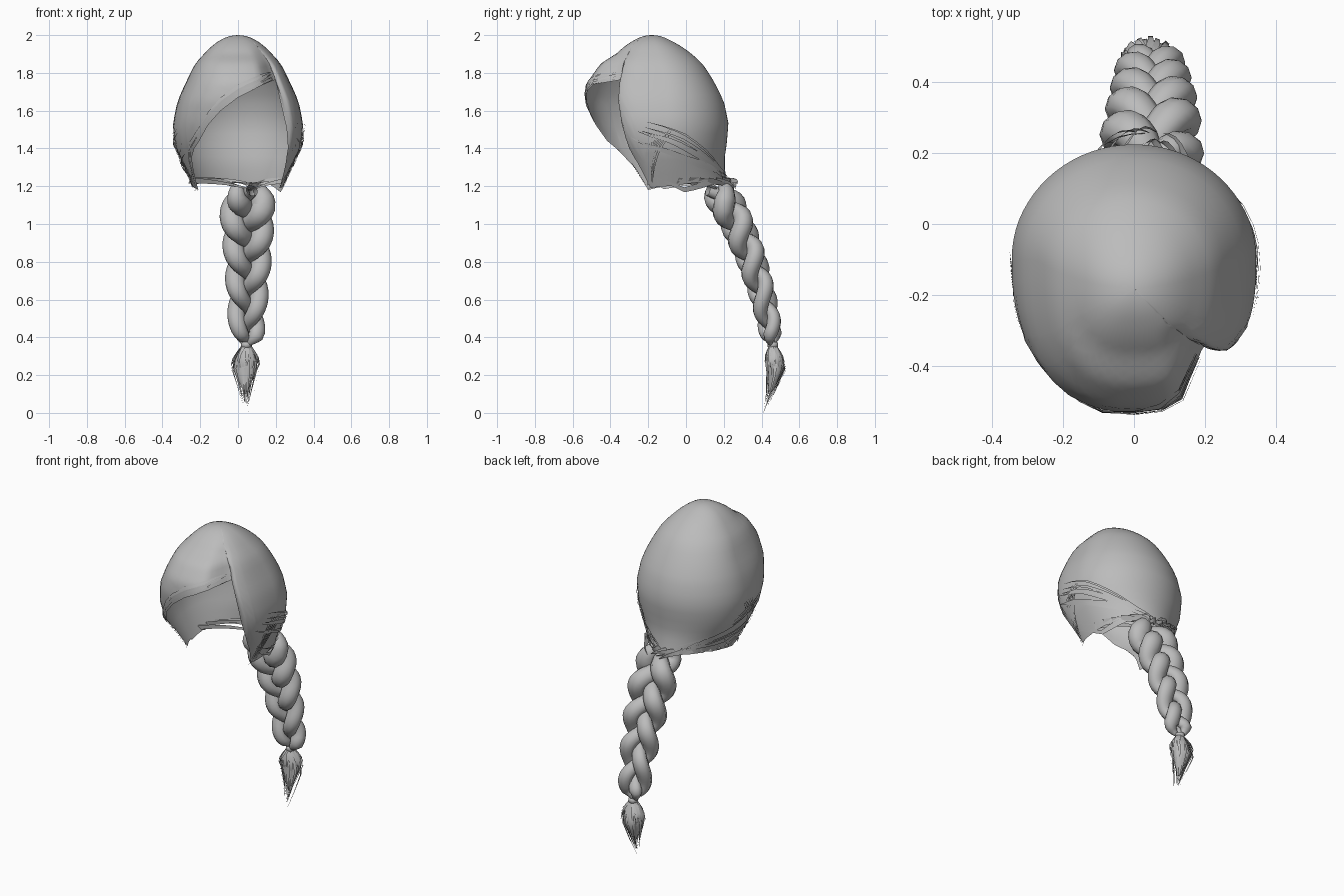
import bpy, bmesh, math, random
from mathutils import Vector

random.seed(4)
if "Cube" in bpy.data.objects:
    bpy.data.objects.remove(bpy.data.objects["Cube"], do_unlink=True)

hair = bpy.data.materials.new("hair_grey")
hair.use_nodes = True
grey = (0.5, 0.5, 0.5, 1)
hair.diffuse_color = grey
hair.node_tree.nodes["Principled BSDF"].inputs["Base Color"].default_value = grey


def table(rows, key):
    """Linear lookup in rows sorted by their first column."""
    if key <= rows[0][0]:
        return rows[0][1:]
    for a, b in zip(rows, rows[1:]):
        if key <= b[0]:
            f = (key - a[0]) / (b[0] - a[0])
            return [p + (q - p) * f for p, q in zip(a[1:], b[1:])]
    return rows[-1][1:]


def build(name, grids, closed=False, angle=60):
    """One object from grids of points; closed joins each row into a ring."""
    bm = bmesh.new()
    for grid in grids:
        rows = [[bm.verts.new(p) for p in row] for row in grid]
        n = len(rows[0])
        for a, b in zip(rows, rows[1:]):
            for i in range(n if closed else n - 1):
                j = (i + 1) % n
                bm.faces.new((a[i], a[j], b[j], b[i]))
    bmesh.ops.remove_doubles(bm, verts=bm.verts, dist=0.0002)
    bmesh.ops.recalc_face_normals(bm, faces=bm.faces)
    mesh = bpy.data.meshes.new(name)
    bm.to_mesh(mesh)
    bm.free()
    mesh.materials.append(hair)
    obj = bpy.data.objects.new(name, mesh)
    bpy.context.collection.objects.link(obj)
    bpy.ops.object.select_all(action="DESELECT")
    obj.select_set(True)
    bpy.context.view_layer.objects.active = obj
    bpy.ops.object.shade_smooth_by_angle(angle=math.radians(angle))
    return obj


# Cap cross-sections: height, half width, front y, back y
heights = [(2, 0, -.18, -.18), (1.97, .10, -.28, -.08), (1.9, .18, -.37, .03),
           (1.85, .225, -.45, .085), (1.75, .275, -.52, .15), (1.65, .32, -.53, .2),
           (1.53, .345, -.5, .225), (1.42, .335, -.45, .215), (1.32, .295, -.37, .2),
           (1.18, .23, -.29, .225)]
sections = [(math.sqrt(2 - h[0]),) + h[1:] for h in heights]
# Front depth around the parting, by angle from the front
parting = [(22, 1), (42, .74), (44, .78), (52, .88), (75, 1)]
# Lower edge: angle from the front, height
rim = [(-180, 1.22), (-120, 1.22), (-90, 1.2), (-63, 1.18), (-49, 1.35), (-32, 1.45),
       (-17, 1.58), (0, 1.68), (16, 1.73), (43, 1.765), (43.2, 1.52), (53, 1.35),
       (67, 1.19), (90, 1.2), (120, 1.22), (180, 1.22)]


def cap_point(deg, z, lift=0.0):
    rx, front, back = table(sections, math.sqrt(max(0, 2 - z)))
    yc = -.1 - .08 * min(1, max(0, (z - 1.75) / .25))
    s, c = math.sin(math.radians(deg)), math.cos(math.radians(deg))
    power = .8 if c > 0 else 1
    x = math.copysign(abs(s) ** power, s) * (rx + lift)
    if c > 0:
        blend = min(1, max(0, (1.95 - z) / .12))
        k = 1 + (table(parting, deg)[0] - 1) * blend
        y = yc + ((front - yc) * k - lift) * c ** power
    else:
        y = yc - (back - yc + lift) * c
    return Vector((x, y, z))


# Hair cap, open at the face
angles = sorted(set(range(-180, 180, 5)) | {43, 43.2, -63, -49, 53, 67})
rows = 22
cap = []
for i in range(rows + 1):
    t = i / rows
    cap.append([cap_point(a, 2 - (2 - table(rim, a)[0]) * t * t) for a in angles])
build("hair_cap", [cap], closed=True)


def lock(path, width, lift, steps=9):
    """Thin lock lying on the cap, tapered at both ends."""
    keyed = [(i / (len(path) - 1),) + p for i, p in enumerate(path)]
    grid = []
    for i in range(steps + 1):
        t = i / steps
        a, z = table(keyed, t)
        w = width * (.08 + math.sin(math.pi * t))
        grid.append([cap_point(a, z - w, lift), cap_point(a, z + w, lift)])
    return grid


# Swept fringe locks along the face edge
fringe = []
for i in range(9):
    up = random.uniform(0, .05)
    path = [(a, table(rim, a)[0] + up + random.uniform(-.01, .01))
            for a in (38, 16, 0, -17, -32, -49, -62)]
    fringe.append(lock(path, random.uniform(.006, .018), .003 + .001 * i))
build("fringe_locks", fringe)

# Side locks combed toward the nape
sides = []
for side in (-1, 1):
    for i in range(10):
        z = random.uniform(1.25, 1.55)
        a = random.uniform(55, 80)
        path = [(side * a, z), (side * (a + 28), z - .07),
                (side * (a + 60), 1.2 + (z - 1.2) * .45),
                (side * random.uniform(150, 175), 1.2 + (z - 1.2) * .15)]
        sides.append(lock(path, random.uniform(.006, .015), random.uniform(.004, .013)))
    for i in range(6):
        a = 62 + 2 * i
        path = [(side * (a + 22), 1.5), (side * (a + 10), 1.34),
                (side * a, 1.17 + random.uniform(0, .03))]
        sides.append(lock(path, .012, .004 + .001 * i))
build("side_locks", sides)

# Nape locks gathered into the braid
nape = []
for i in range(16):
    start = cap_point(100 + 160 * i / 15, 1.23, .006)
    end = Vector((.05 + random.uniform(-.05, .05), random.uniform(.18, .27),
                  random.uniform(1.17, 1.22)))
    grid = []
    for j in range(6):
        t = j / 5
        p = start.lerp(end, t) + Vector((0, .03, .01)) * math.sin(math.pi * t)
        w = Vector((.008, .006, .014)) * (1.1 - t)
        grid.append([p - w, p + w])
    nape.append(grid)
build("nape_locks", nape)

# Braid of three woven strands
braid_path = [(0, .05, .15, 1.19), (.1, .05, .22, 1.1), (.25, .05, .28, .98),
              (.45, .052, .345, .82), (.7, .05, .41, .61), (.88, .047, .445, .45),
              (1, .045, .46, .355)]


def strand_point(s, offset):
    base = Vector(table(braid_path, s))
    close = min(1, .15 + (1 - s) / .09)
    phase = 2 * math.pi * 1.62 * s ** .93 + offset
    swing = (.09 - .04 * s) * close * min(1, .6 + s * 4)
    depth = (.048 - .02 * s) * close
    across = Vector((1, 0, 0)) * math.sin(phase) * swing
    return base + across + Vector((0, .94, .34)) * math.sin(2 * phase) * depth, phase, close


def strand(offset, steps=56, sides=10):
    grid = []
    for i in range(steps + 1):
        s = i / steps
        p, phase, close = strand_point(s, offset)
        tangent = (strand_point(min(1, s + .01), offset)[0]
                   - strand_point(max(0, s - .01), offset)[0]).normalized()
        u = tangent.cross(Vector((0, .94, .34))).normalized()
        v = tangent.cross(u)
        r = (.064 - .026 * s) * close * min(1, .55 + s * 6)
        r *= .84 + .24 * abs(math.sin(phase))
        turn = [2 * math.pi * k / sides for k in range(sides)]
        grid.append([p + u * r * math.cos(q) + v * r * .85 * math.sin(q) for q in turn])
    return grid


for label, third in (("left", 0), ("middle", 1), ("right", 2)):
    build("braid_strand_" + label, [strand(2 * math.pi * third / 3 + .6)], closed=True)


def lathe(profile, stretch=1.0, sides=12):
    """Rings of (x, y, z, radius) around an upright axis."""
    turn = [2 * math.pi * k / sides for k in range(sides)]
    return [[Vector((x + r * stretch * math.cos(q), y + r * math.sin(q), z))
             for q in turn] for x, y, z, r in profile]


# Tie and tassel
tie = [(.045, .46, .375, .02), (.045, .46, .37, .028), (.045, .46, .35, .028),
       (.045, .46, .345, .02)]
build("braid_tie", [lathe(tie)], closed=True)
core = [(.045, .46, .36, .015), (.045, .468, .3, .036), (.04, .475, .23, .044),
        (.04, .46, .16, .025), (.04, .445, .1, .002)]
build("tassel_core", [lathe(core, 1.3)], closed=True)

tassel_axis = [(0, .04, .41), (.1, .04, .445), (.23, .04, .475), (.36, .045, .46)]
spread = [(0, .25), (.2, .7), (.38, 1), (.65, .65), (1, .2)]
tassel = []
for i in range(44):
    q = 2 * math.pi * i / 44 + random.uniform(-.1, .1)
    bottom = 0 if i == 0 else random.uniform(.03, .17)
    wide = random.uniform(.045, .06)
    grid = []
    for j in range(8):
        t = j / 7
        z = .36 + (bottom - .36) * t
        x, y = table(tassel_axis, z)
        r = wide * table(spread, t)[0]
        p = Vector((x + 1.4 * r * math.cos(q), y + r * math.sin(q), z))
        w = Vector((-math.sin(q), math.cos(q), 0)) * .011 * (1.05 - t)
        grid.append([p - w, p + w])
    tassel.append(grid)
build("tassel_locks", tassel)
